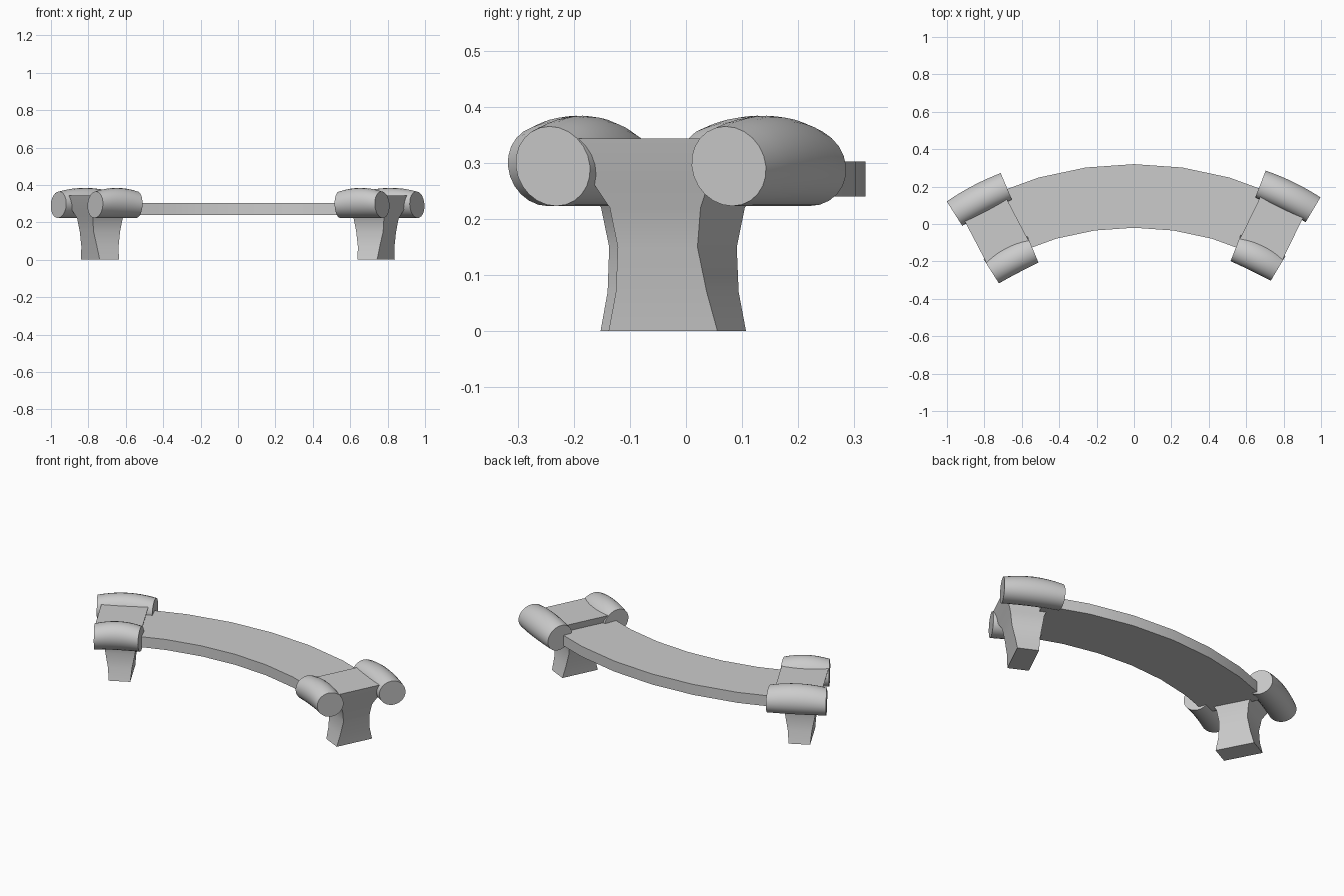
import bpy, bmesh
from math import sin, cos, pi, radians

if "Cube" in bpy.data.objects:
    bpy.data.objects.remove(bpy.data.objects["Cube"])

ARC_Y = -1.53      # centre of the bench curve
MID_R = 1.685      # radius through the legs


def loft(name, rings, loc=(0, 0, 0), rot=0.0):
    """Skin a list of equal-length rings, close both ends, place the object."""
    bm = bmesh.new()
    vs = [[bm.verts.new(p) for p in ring] for ring in rings]
    n = len(rings[0])
    for a, b in zip(vs, vs[1:]):
        for i in range(n):
            j = (i + 1) % n
            bm.faces.new((a[i], a[j], b[j], b[i]))
    bm.faces.new(vs[0])
    bm.faces.new(vs[-1])
    bmesh.ops.recalc_face_normals(bm, faces=bm.faces)
    me = bpy.data.meshes.new(name)
    bm.to_mesh(me)
    bm.free()
    ob = bpy.data.objects.new(name, me)
    bpy.context.collection.objects.link(ob)
    ob.location = loc
    ob.rotation_euler = (0, 0, rot)
    bpy.ops.object.select_all(action='DESELECT')
    ob.select_set(True)
    bpy.context.view_layer.objects.active = ob
    bpy.ops.object.shade_smooth_by_angle(angle=radians(32))
    return ob


# Curved seat slab: six segments of eight degrees
seat = []
for k in range(-3, 4):
    a = radians(8 * k)
    seat.append([(r * sin(a), ARC_Y + r * cos(a), z)
                 for r, z in ((1.51, 0.24), (1.85, 0.24), (1.85, 0.302), (1.51, 0.302))])
loft("seat", seat)


# Waisted leg flaring into the end block: z, half radial, half tangential
LEG = [(0, .108, .058), (.07, .09, .065), (.15, .079, .08),
       (.22, .09, .09), (.265, .115, .108), (.343, .14, .127)]


def leg_rings():
    return [[(-t, -r, z), (t, -r, z), (t, r, z), (-t, r, z)] for z, r, t in LEG]


# Bulging roll following the bench curve
def roll_rings(radius, half_span=radians(4.8), steps=8, sides=24):
    rings = []
    for k in range(steps + 1):
        u = 2 * k / steps - 1
        bulge = 1 - u * u
        a = u * half_span * MID_R / MID_R
        ring = []
        for i in range(sides):
            q = 2 * pi * i / sides
            dz = (.071 + .0095 * bulge) * sin(q)
            r = radius + (.077 + .003 * bulge) * cos(q) - .1 * dz
            ring.append((r * sin(a), r * cos(a) - MID_R, .294 + .0095 * bulge + dz))
        rings.append(ring)
    return rings


# Two ends of the bench; the left one is set very slightly differently
for side, ang, r, yaw in (("right", 26.0, MID_R, 0.0), ("left", -26.2, MID_R - .013, 1.5)):
    a = radians(ang)
    loc = (r * sin(a), ARC_Y + r * cos(a), 0)
    rot = -a + radians(yaw)
    loft(side + "_leg", leg_rings(), loc, rot)
    loft(side + "_back_roll", roll_rings(1.87), loc, rot)
    loft(side + "_front_roll", roll_rings(1.505), loc, rot)
